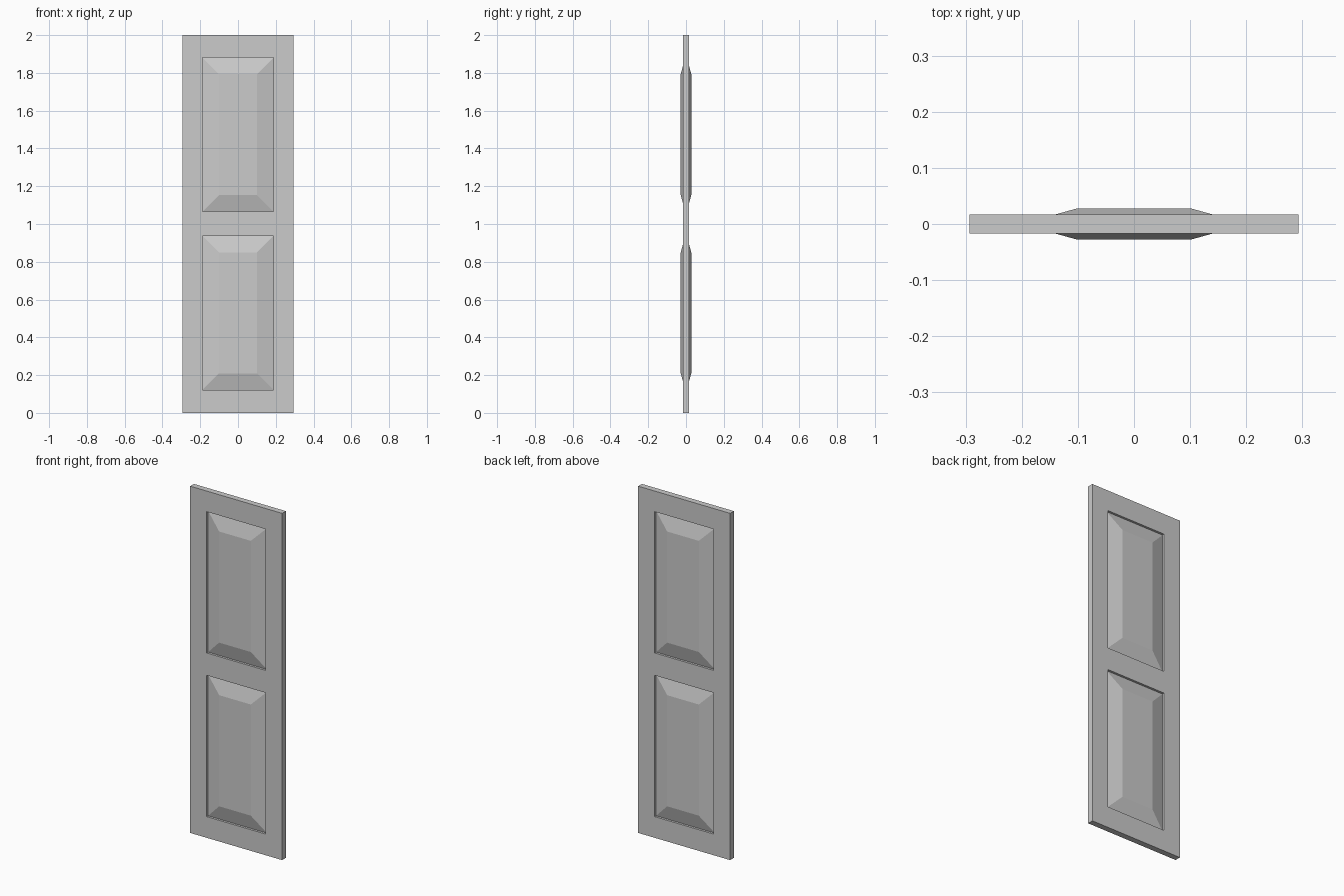
import bpy, bmesh

if "Cube" in bpy.data.objects:
    bpy.data.objects.remove(bpy.data.objects["Cube"])

HALF_W, HEIGHT, HALF_T = 0.2935, 2.0, 0.017
OPEN_X = 0.188
OPENINGS = {"lower_panel": (0.122, 0.937), "upper_panel": (1.066, 1.881)}
BEVEL, EDGE_Y, FIELD_Y = 0.087, 0.004, 0.0278


def finish(bm, name):
    bmesh.ops.recalc_face_normals(bm, faces=bm.faces)
    mesh = bpy.data.meshes.new(name)
    bm.to_mesh(mesh)
    bm.free()
    obj = bpy.data.objects.new(name, mesh)
    bpy.context.collection.objects.link(obj)
    return obj


# Door frame: a 3 x 5 grid of cells with the two openings left out, thickened
xs = [-HALF_W, -OPEN_X, OPEN_X, HALF_W]
zs = [0.0, *OPENINGS["lower_panel"], *OPENINGS["upper_panel"], HEIGHT]
bm = bmesh.new()
grid = [[bm.verts.new((x, 0, z)) for z in zs] for x in xs]
for i in range(3):
    for j in range(5):
        if i == 1 and j in (1, 3):
            continue
        bm.faces.new((grid[i][j], grid[i + 1][j],
                      grid[i + 1][j + 1], grid[i][j + 1]))
frame = finish(bm, "door_frame")
solid = frame.modifiers.new("thickness", 'SOLIDIFY')
solid.thickness = 2 * HALF_T
solid.offset = 0


# Raised panels: thin edge at the opening, sloping up to a flat field on both sides
def raised_panel(name, z0, z1):
    bm = bmesh.new()
    rings = []
    for y, inset in ((-FIELD_Y, BEVEL), (-EDGE_Y, 0), (EDGE_Y, 0), (FIELD_Y, BEVEL)):
        x, lo, hi = OPEN_X - inset, z0 + inset, z1 - inset
        rings.append([bm.verts.new((px, y, pz)) for px, pz in
                      ((-x, lo), (x, lo), (x, hi), (-x, hi))])
    for a, b in zip(rings, rings[1:]):
        for k in range(4):
            n = (k + 1) % 4
            bm.faces.new((a[k], a[n], b[n], b[k]))
    bm.faces.new(rings[0])
    bm.faces.new(rings[-1])
    finish(bm, name)


for panel, (bottom, top) in OPENINGS.items():
    raised_panel(panel, bottom, top)
